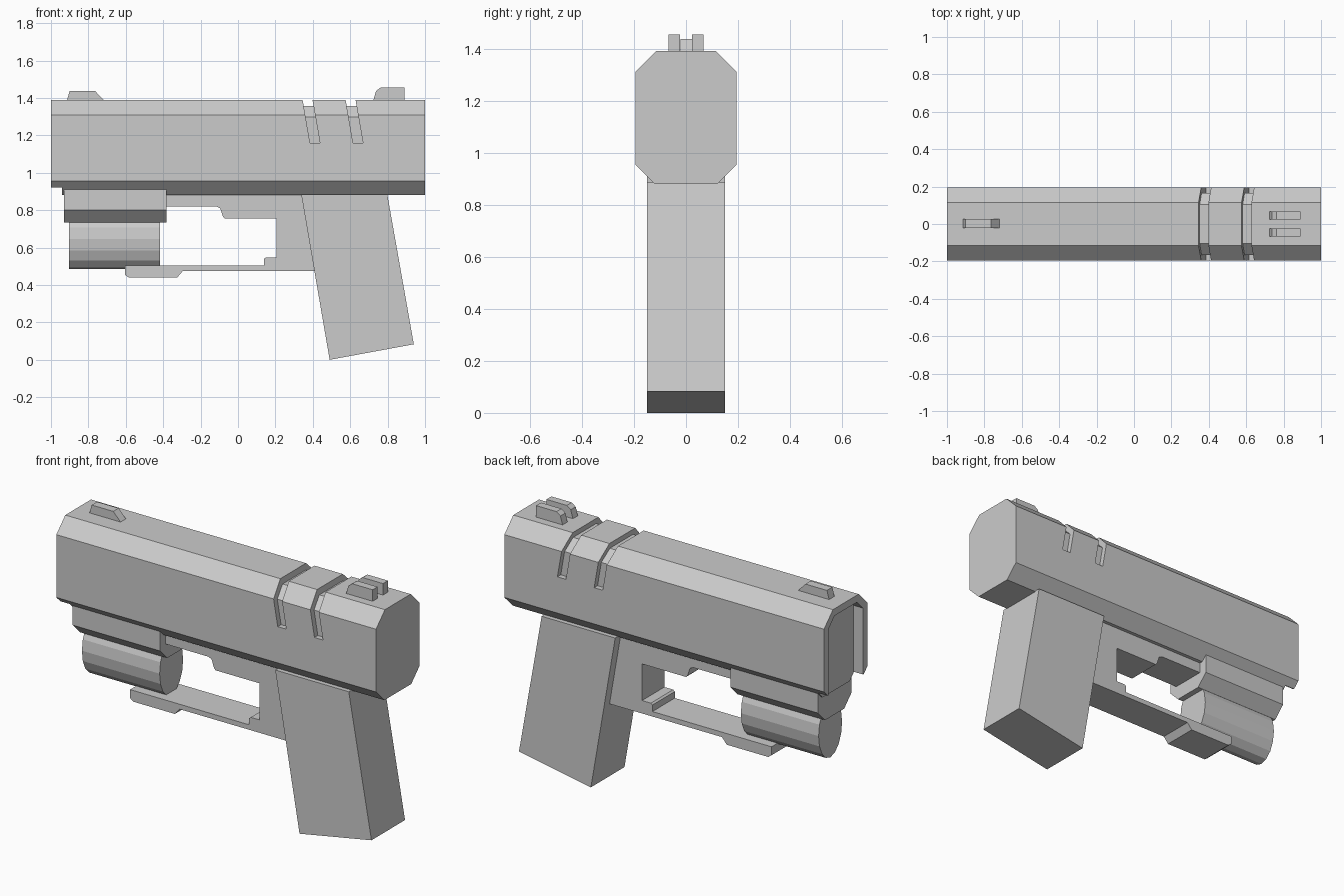
import bpy, bmesh, math
from mathutils import Vector

if "Cube" in bpy.data.objects:
    bpy.data.objects.remove(bpy.data.objects["Cube"])

grey = bpy.data.materials.new("plain_grey")
grey.diffuse_color = (0.6, 0.6, 0.6, 1)
grey.use_nodes = True
grey.node_tree.nodes["Principled BSDF"].inputs["Base Color"].default_value = grey.diffuse_color


def prism(name, profile, axis, a, b):
    """Extrude a 2D profile: axis 'y' takes (x, z) points, axis 'x' takes (y, z)."""
    def at(p, t):
        return Vector((p[0], t, p[1])) if axis == 'y' else Vector((t, p[0], p[1]))
    bm = bmesh.new()
    base = bm.faces.new([bm.verts.new(at(p, a)) for p in profile])
    ext = bmesh.ops.extrude_face_region(bm, geom=[base])
    moved = [v for v in ext["geom"] if isinstance(v, bmesh.types.BMVert)]
    bmesh.ops.translate(bm, verts=moved, vec=at((0, 0), b - a))
    bmesh.ops.recalc_face_normals(bm, faces=bm.faces)
    mesh = bpy.data.meshes.new(name)
    bm.to_mesh(mesh)
    bm.free()
    mesh.materials.append(grey)
    ob = bpy.data.objects.new(name, mesh)
    bpy.context.collection.objects.link(ob)
    return ob


def mirrored(half):
    """Close a right-hand half section across y = 0."""
    return half + [(-y, z) for y, z in reversed(half)]


def cut(target, cutter):
    mod = target.modifiers.new("cut", 'BOOLEAN')
    mod.operation, mod.solver, mod.object = 'DIFFERENCE', 'EXACT', cutter
    bpy.context.view_layer.objects.active = target
    bpy.ops.object.modifier_apply(modifier=mod.name)
    bpy.data.objects.remove(cutter)


# Chamfered upper body
body = prism("upper_body", mirrored([(0.12, 0.88), (0.195, 0.955), (0.195, 1.31), (0.115, 1.39)]),
             'x', -1, 1)

# Open recess at the front end, with the lower edge trimmed
cut(body, prism("recess_cutter", mirrored([(0.155, 0.8), (0.155, 1.295), (0.1, 1.35)]),
                'x', -1.1, -0.94))
cut(body, prism("trim_cutter", [(-1.1, 0.8), (-0.94, 0.8), (-0.94, 0.92), (-1.1, 0.92)],
                'y', -0.3, 0.3))

# Slanted slots, with a smaller core forming their floor
for dx in (0, 0.23):
    cut(body, prism("slot_cutter", [(0.385 + dx, 1.16), (0.438 + dx, 1.16),
                                    (0.381 + dx, 1.49), (0.328 + dx, 1.49)], 'y', -0.3, 0.3))
    prism("slot_floor", mirrored([(0.165, 1.1), (0.165, 1.298), (0.103, 1.357)]),
          'x', 0.33 + dx, 0.45 + dx)

# Sights
prism("front_sight", [(-0.915, 1.385), (-0.9, 1.438), (-0.765, 1.438), (-0.715, 1.385)],
      'y', -0.022, 0.026)
for y in (-0.068, 0.024):
    prism("rear_sight", [(0.723, 1.385), (0.738, 1.437), (0.762, 1.455), (0.89, 1.455), (0.89, 1.385)],
          'y', y, y + 0.044)

# Grip
prism("grip", [(0.338, 0.885), (0.798, 0.885), (0.94, 0.083), (0.49, 0.0)], 'y', -0.15, 0.15)

# Lower frame with the guard loop
prism("frame_and_guard", [
    (-0.40, 0.89), (-0.40, 0.82), (-0.115, 0.82), (-0.095, 0.81), (-0.08, 0.765), (-0.07, 0.755),
    (0.205, 0.755), (0.205, 0.548), (0.15, 0.548), (0.14, 0.54), (0.14, 0.503), (-0.605, 0.503),
    (-0.605, 0.455), (-0.585, 0.44), (-0.325, 0.44), (-0.295, 0.475), (0.45, 0.475), (0.45, 0.89)],
    'y', -0.1, 0.1)

# Mount block and the 16-sided flattened tube under it
prism("mount_block", mirrored([(0.085, 0.735), (0.15, 0.80), (0.15, 0.91)]), 'x', -0.93, -0.383)
ring = [math.tau * i / 16 for i in range(16)]
prism("under_tube", [(0.105 * math.cos(t), 0.645 + 0.16 * math.sin(t)) for t in ring],
      'x', -0.903, -0.417)
